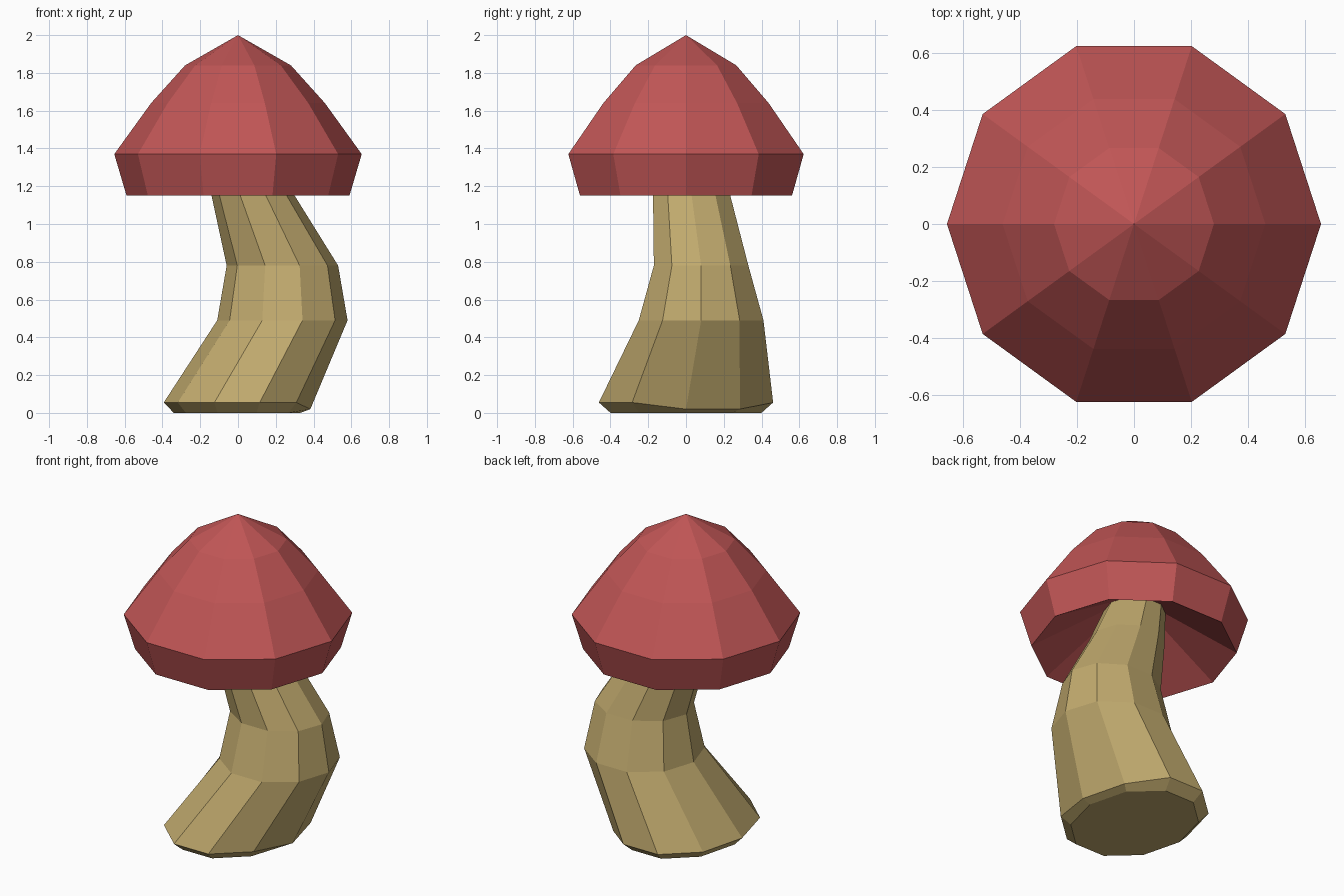
import bpy, bmesh
from math import cos, sin, radians

if "Cube" in bpy.data.objects:
    bpy.data.objects.remove(bpy.data.objects["Cube"])

N = 10  # sides of cap and stem


def material(name, rgb):
    m = bpy.data.materials.new(name)
    m.diffuse_color = (*rgb, 1.0)
    m.use_nodes = True
    m.node_tree.nodes["Principled BSDF"].inputs["Base Color"].default_value = m.diffuse_color
    return m


def ring(bm, cx, cy, rx, ry, z, dip=0.0):
    """Ten-sided ring; dip lowers the two right-hand points."""
    return [bm.verts.new((cx + rx * cos(radians(36 * i)),
                          cy + ry * sin(radians(36 * i)),
                          z - (dip if i < 2 else 0))) for i in range(N)]


def bridge(bm, a, b):
    for i in range(N):
        j = (i + 1) % N
        bm.faces.new((a[i], a[j], b[j], b[i]))


def fan(bm, r, tip):
    for i in range(N):
        bm.faces.new((r[i], r[(i + 1) % N], tip))


def finish(bm, name, mat):
    bmesh.ops.recalc_face_normals(bm, faces=bm.faces)
    me = bpy.data.meshes.new(name)
    bm.to_mesh(me)
    bm.free()
    me.materials.append(mat)
    ob = bpy.data.objects.new(name, me)
    bpy.context.collection.objects.link(ob)


red = material("cap red", (0.53, 0.092, 0.092))
tan = material("stem tan", (0.53, 0.40, 0.155))

# Cap: faceted dome with a hollow conical underside
bm = bmesh.new()
rings = [ring(bm, 0, 0, r, r, z) for r, z in
         ((0.59, 1.15), (0.655, 1.37), (0.46, 1.64), (0.28, 1.84))]
for a, b in zip(rings, rings[1:]):
    bridge(bm, a, b)
fan(bm, rings[-1], bm.verts.new((0, 0, 2.0)))
fan(bm, rings[0], bm.verts.new((0, 0, 1.5)))
finish(bm, "mushroom_cap", red)

# Stem: bent, tapering sections (cx, cy, rx, ry, z, dip)
bm = bmesh.new()
sections = ((-0.005, 0, 0.335, 0.42, 0.0, 0),
            (-0.005, 0, 0.388, 0.485, 0.055, 0.035),
            (0.235, 0.08, 0.345, 0.347, 0.49, 0),
            (0.235, 0.08, 0.295, 0.263, 0.78, 0),
            (0.08, 0.03, 0.22, 0.215, 1.15, 0),
            (-0.01, 0.0, 0.17, 0.18, 1.42, 0))
rings = [ring(bm, *s) for s in sections]
for a, b in zip(rings, rings[1:]):
    bridge(bm, a, b)
bm.faces.new(rings[0])
bm.faces.new(rings[-1])
finish(bm, "mushroom_stem", tan)
